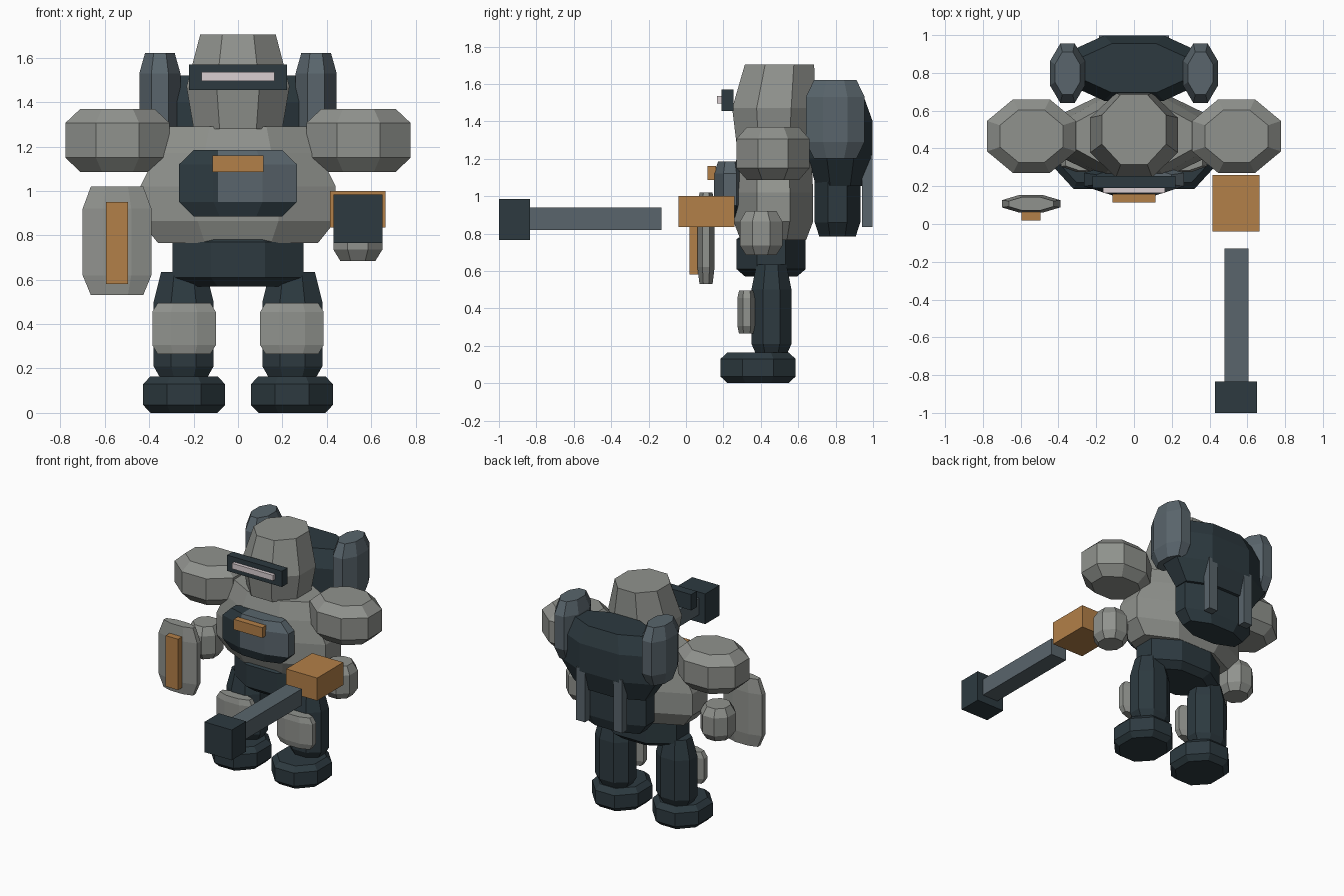
import bpy, bmesh
from math import cos, sin, pi
from mathutils import Vector

default = bpy.data.objects.get("Cube")
if default:
    bpy.data.objects.remove(default, do_unlink=True)


def material(name, rgb):
    m = bpy.data.materials.new(name)
    m.use_nodes = True
    m.diffuse_color = (*rgb, 1)
    m.node_tree.nodes["Principled BSDF"].inputs["Base Color"].default_value = (*rgb, 1)
    return m


GREY = material("armour grey", (0.28, 0.29, 0.27))
DARK = material("dark teal", (0.026, 0.042, 0.051))
SLATE = material("slate", (0.10, 0.13, 0.15))
ORANGE = material("orange", (0.45, 0.215, 0.065))
LENS = material("pale lens", (0.70, 0.62, 0.64))


def finish(name, bm, mat):
    bmesh.ops.recalc_face_normals(bm, faces=bm.faces)
    mesh = bpy.data.meshes.new(name)
    bm.to_mesh(mesh)
    bm.free()
    mesh.materials.append(mat)
    obj = bpy.data.objects.new(name, mesh)
    bpy.context.collection.objects.link(obj)
    return obj


def loft(name, mat, x, y, rings):
    """Stack octagons given as (z, half width, half depth[, y shift])."""
    bm = bmesh.new()
    k = 1 / cos(pi / 8)
    loops = []
    for z, rx, ry, *shift in rings:
        dy = shift[0] if shift else 0
        angles = [pi / 8 + i * pi / 4 for i in range(8)]
        loops.append([bm.verts.new((x + rx * k * cos(a), y + dy + ry * k * sin(a), z))
                      for a in angles])
    for low, high in zip(loops, loops[1:]):
        for i in range(8):
            j = (i + 1) % 8
            bm.faces.new((low[i], low[j], high[j], high[i]))
    bm.faces.new(loops[0])
    bm.faces.new(loops[-1])
    return finish(name, bm, mat)


def pod(name, mat, x, y, rx, ry, z, taper=0.75):
    """Octagonal block with chamfered ends; z holds four ring heights."""
    scale = (taper, 1, 1, taper)
    return loft(name, mat, x, y, [(h, rx * s, ry * s) for h, s in zip(z, scale)])


def box(name, mat, xs, ys, zs):
    bm = bmesh.new()
    bmesh.ops.create_cube(bm, size=1)
    for v in bm.verts:
        v.co = Vector([(lo + hi) / 2 + c * (hi - lo)
                       for c, (lo, hi) in zip(v.co, (xs, ys, zs))])
    return finish(name, bm, mat)


# Body core
loft("torso", GREY, 0, 0.467, [(0.765, 0.36, 0.175), (0.865, 0.44, 0.213),
                               (1.02, 0.44, 0.213), (1.17, 0.365, 0.205),
                               (1.29, 0.31, 0.17)])
pod("hips", DARK, 0, 0.455, 0.295, 0.185, (0.57, 0.61, 0.77, 0.8))

# Head, visor and lens
loft("head", GREY, 0, 0.47, [(1.28, 0.2, 0.2), (1.47, 0.232, 0.223),
                             (1.705, 0.17, 0.185, 0.03)])
box("visor", DARK, (-0.22, 0.22), (0.19, 0.255), (1.455, 1.57))
box("visor_lens", LENS, (-0.165, 0.165), (0.165, 0.195), (1.495, 1.535))

# Two-tone chest plate: cut along the colour borders, then coloured by position
plate = pod("chest_plate", DARK, 0, 0.235, 0.265, 0.085, (0.885, 0.95, 1.12, 1.185))
plate.data.materials.append(SLATE)
bm = bmesh.new()
bm.from_mesh(plate.data)
for point, normal in (((-0.09, 0, 0), (1, 0, 0)), ((0, 0, 0.95), (0, 0, 1))):
    bmesh.ops.bisect_plane(bm, geom=bm.verts[:] + bm.edges[:] + bm.faces[:],
                           plane_co=point, plane_no=normal)
for f in bm.faces:
    c = f.calc_center_median()
    f.material_index = int(c.x > -0.09 and c.z > 0.95)
bm.to_mesh(plate.data)
bm.free()
box("chest_badge", ORANGE, (-0.115, 0.115), (0.115, 0.16), (1.085, 1.16))

# Paired limbs and pack parts
for side, s in (("left", 1), ("right", -1)):
    pod(side + "_shoulder", GREY, s * 0.543, 0.465, 0.235, 0.195,
        (1.085, 1.15, 1.306, 1.37), 0.71)
    pod(side + "_forearm", GREY, s * 0.54, 0.402, 0.11, 0.113,
        (0.685, 0.735, 0.865, 0.92), 0.72)
    pod(side + "_leg", DARK, s * 0.245, 0.457, 0.135, 0.107, (0.15, 0.21, 0.5, 0.635))
    pod(side + "_knee_guard", GREY, s * 0.243, 0.325, 0.143, 0.05,
        (0.265, 0.305, 0.455, 0.495), 0.83)
    pod(side + "_foot", DARK, s * 0.243, 0.385, 0.184, 0.2,
        (0, 0.035, 0.13, 0.165), 0.82)
    pod(side + "_thruster", SLATE, s * 0.352, 0.798, 0.0925, 0.157,
        (1.2, 1.29, 1.53, 1.622), 0.72)
    x = s * 0.15
    box(side + "_pack_fin", SLATE, (x - 0.035, x + 0.035), (0.94, 0.997), (0.835, 1.22))

# Backpack
pod("upper_pack", DARK, 0, 0.825, 0.38, 0.173, (1.055, 1.2, 1.4, 1.52))
pod("lower_pack", DARK, 0, 0.81, 0.28, 0.122, (0.785, 0.86, 1.12, 1.2), 0.8)

# Cannon beside the left arm
box("cannon_body", ORANGE, (0.415, 0.665), (-0.04, 0.26), (0.835, 1.0))
box("cannon_barrel", SLATE, (0.48, 0.605), (-0.87, -0.13), (0.82, 0.94))
box("cannon_muzzle", DARK, (0.43, 0.65), (-1.0, -0.835), (0.765, 0.985))

# Shield beside the right arm
pod("shield", GREY, -0.545, 0.107, 0.155, 0.046, (0.53, 0.62, 0.92, 1.02), 0.76)
box("shield_stripe", ORANGE, (-0.595, -0.495), (0.018, 0.07), (0.58, 0.95))
